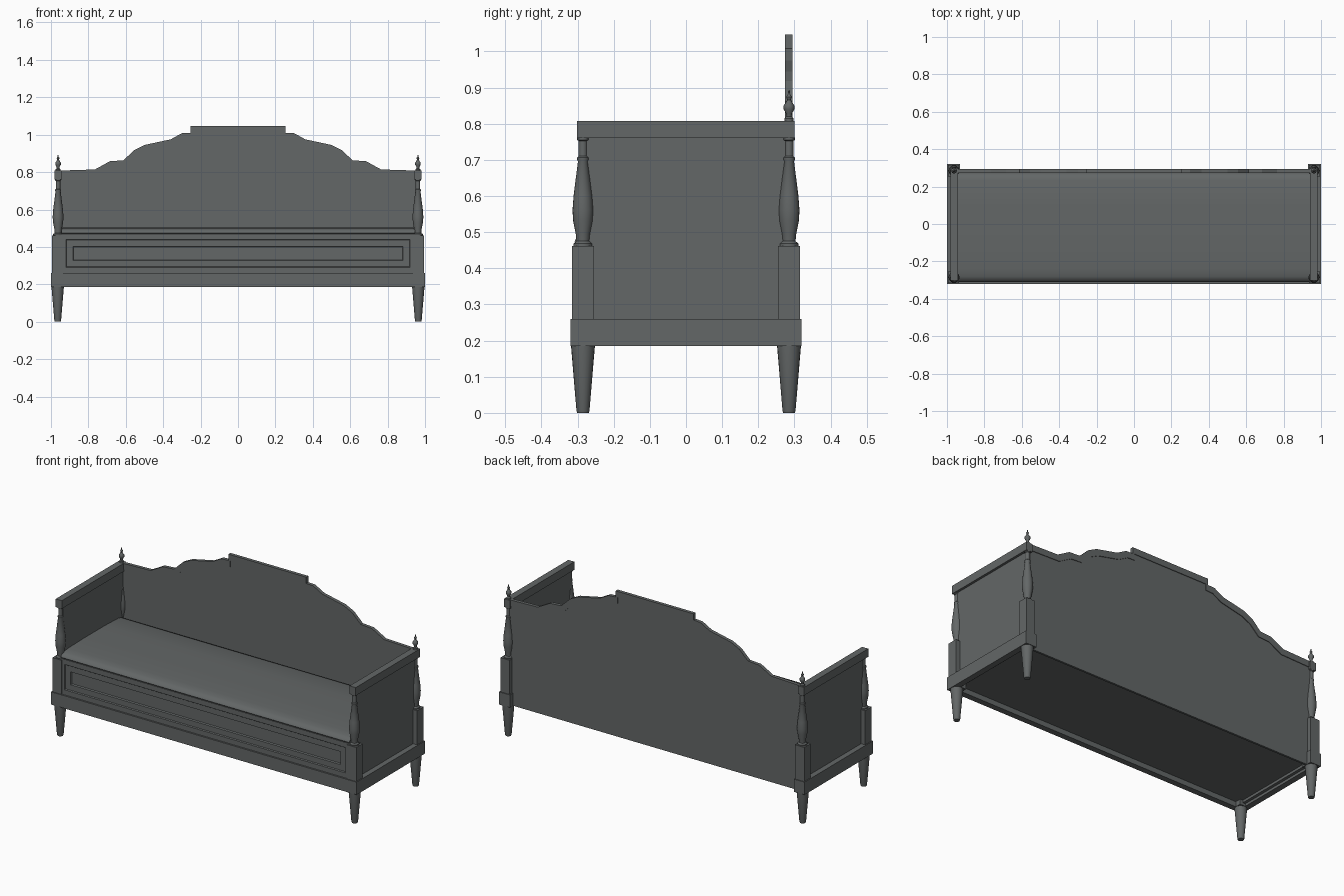
import bpy
import bmesh
import math

cube = bpy.data.objects.get("Cube")
if cube:
    bpy.data.objects.remove(cube, do_unlink=True)

paint = bpy.data.materials.new("slate grey")
paint.use_nodes = True
GREY = (0.125, 0.135, 0.135, 1)
paint.diffuse_color = GREY
paint.node_tree.nodes["Principled BSDF"].inputs["Base Color"].default_value = GREY


def finish(name, bm, smooth=None):
    bmesh.ops.recalc_face_normals(bm, faces=bm.faces)
    mesh = bpy.data.meshes.new(name)
    bm.to_mesh(mesh)
    bm.free()
    mesh.materials.append(paint)
    ob = bpy.data.objects.new(name, mesh)
    bpy.context.collection.objects.link(ob)
    if smooth:
        bpy.ops.object.select_all(action="DESELECT")
        ob.select_set(True)
        bpy.context.view_layer.objects.active = ob
        bpy.ops.object.shade_smooth_by_angle(angle=math.radians(smooth))
    return ob


def box(name, x, y, z):
    bm = bmesh.new()
    bmesh.ops.create_cube(bm, size=1)
    for v in bm.verts:
        v.co = [(a + b) / 2 + c * (b - a) for (a, b), c in zip((x, y, z), v.co)]
    return finish(name, bm)


def extrude(name, outline, axis, low, high, smooth=None):
    """Extrude a closed outline along x (axis 0) or y (axis 1)."""
    bm = bmesh.new()
    def place(p, d):
        return (d, p[0], p[1]) if axis == 0 else (p[0], d, p[1])
    face = bm.faces.new([bm.verts.new(place(p, low)) for p in outline])
    new = bmesh.ops.extrude_face_region(bm, geom=[face])["geom"]
    for v in new:
        if isinstance(v, bmesh.types.BMVert):
            v.co[axis] = high
    return finish(name, bm, smooth)


def turned(name, profile, x, y, sides=20):
    """Lathe (radius, height) pairs around a vertical axis."""
    bm = bmesh.new()
    rings = [[bm.verts.new((x + r * math.cos(math.tau * i / sides),
                            y + r * math.sin(math.tau * i / sides), z))
              for i in range(sides)] for r, z in profile]
    for a, b in zip(rings, rings[1:]):
        for i in range(sides):
            j = (i + 1) % sides
            bm.faces.new((a[i], a[j], b[j], b[i]))
    bm.faces.new(rings[0])
    bm.faces.new(rings[-1])
    return finish(name, bm, 35)


LEG = [(0.016, 0), (0.018, 0.006), (0.033, 0.185)]
COLUMN = [(0.026, 0.46), (0.026, 0.468), (0.018, 0.475), (0.02, 0.495), (0.027, 0.53),
          (0.029, 0.56), (0.026, 0.6), (0.014, 0.695), (0.016, 0.7), (0.016, 0.707),
          (0.012, 0.71), (0.012, 0.752), (0.016, 0.755), (0.016, 0.762)]
FINIAL = [(0.013, 0.808), (0.013, 0.815), (0.007, 0.82), (0.008, 0.828), (0.015, 0.84),
          (0.015, 0.85), (0.008, 0.86), (0.005, 0.866), (0.008, 0.874), (0.003, 0.882),
          (0.002, 0.892)]

# Corner posts, arms and side rails
for side, s in (("left", 1), ("right", -1)):
    def span(a, b):
        return (min(s * a, s * b), max(s * a, s * b))
    for end, y in (("front", -0.285), ("back", 0.285)):
        turned(f"{side}_{end}_leg", LEG, s * 0.964, y)
        box(f"{side}_{end}_post_block", span(0.935, 0.995), (y - 0.03, y + 0.03), (0.26, 0.462))
        box(f"{side}_{end}_rail_block", span(0.93, 1), (y - 0.035, y + 0.035), (0.185, 0.26))
        turned(f"{side}_{end}_column", COLUMN, s * 0.962, y)
    turned(f"{side}_finial", FINIAL, s * 0.962, 0.285, 16)
    box(f"{side}_side_rail", span(0.965, 1), (-0.32, 0.32), (0.185, 0.26))
    box(f"{side}_side_panel", span(0.948, 0.968), (-0.285, 0.285), (0.2, 0.77))
    box(f"{side}_arm_rail", span(0.942, 0.982), (-0.302, 0.3), (0.76, 0.808))

# Base
box("front_rail", (-1, 1), (-0.32, -0.285), (0.185, 0.26))
box("seat_base", (-0.96, 0.96), (-0.3, 0.28), (0.215, 0.25))

# Front apron with a stepped recessed panel
bm = bmesh.new()
bmesh.ops.create_cube(bm, size=1)
for v in bm.verts:
    v.co = (v.co.x * 1.9, -0.295 + v.co.y * 0.03, 0.365 + v.co.z * 0.21)
front = min(bm.faces, key=lambda f: f.calc_center_median().y)
for width, depth in ((0.03, 0), (0.004, -0.006), (0.033, 0), (0.004, -0.008)):
    bmesh.ops.inset_region(bm, faces=[front], thickness=width, depth=depth, use_even_offset=True)
finish("front_apron", bm)

# Mattress with a rounded front edge
mattress = [(0.278, 0.26), (0.278, 0.47), (0.262, 0.492), (0.235, 0.5), (0.1, 0.505),
            (-0.1, 0.505), (-0.24, 0.502), (-0.28, 0.497), (-0.302, 0.487),
            (-0.308, 0.475), (-0.3, 0.463), (-0.275, 0.46), (-0.275, 0.26)]
extrude("mattress", mattress, 0, -0.945, 0.945, 60)

# Shaped back panel and its crest trim
crest = [(0.255, 1.047), (0.255, 1.01), (0.3, 1.008), (0.36, 0.975), (0.5, 0.945),
         (0.555, 0.918), (0.612, 0.863), (0.685, 0.858), (0.765, 0.814), (0.96, 0.808)]
top = [(-x, z) for x, z in reversed(crest)] + crest
extrude("back_panel", [(-0.96, 0.185)] + top + [(0.96, 0.185)], 1, 0.278, 0.29)
DROP = 0.036
lower = [(x - 0.012 * (x > 0) + 0.012 * (x < 0) if abs(x) < 0.9 else x, z - DROP) for x, z in top]
extrude("back_crest_trim", top + lower[::-1], 1, 0.274, 0.294)
